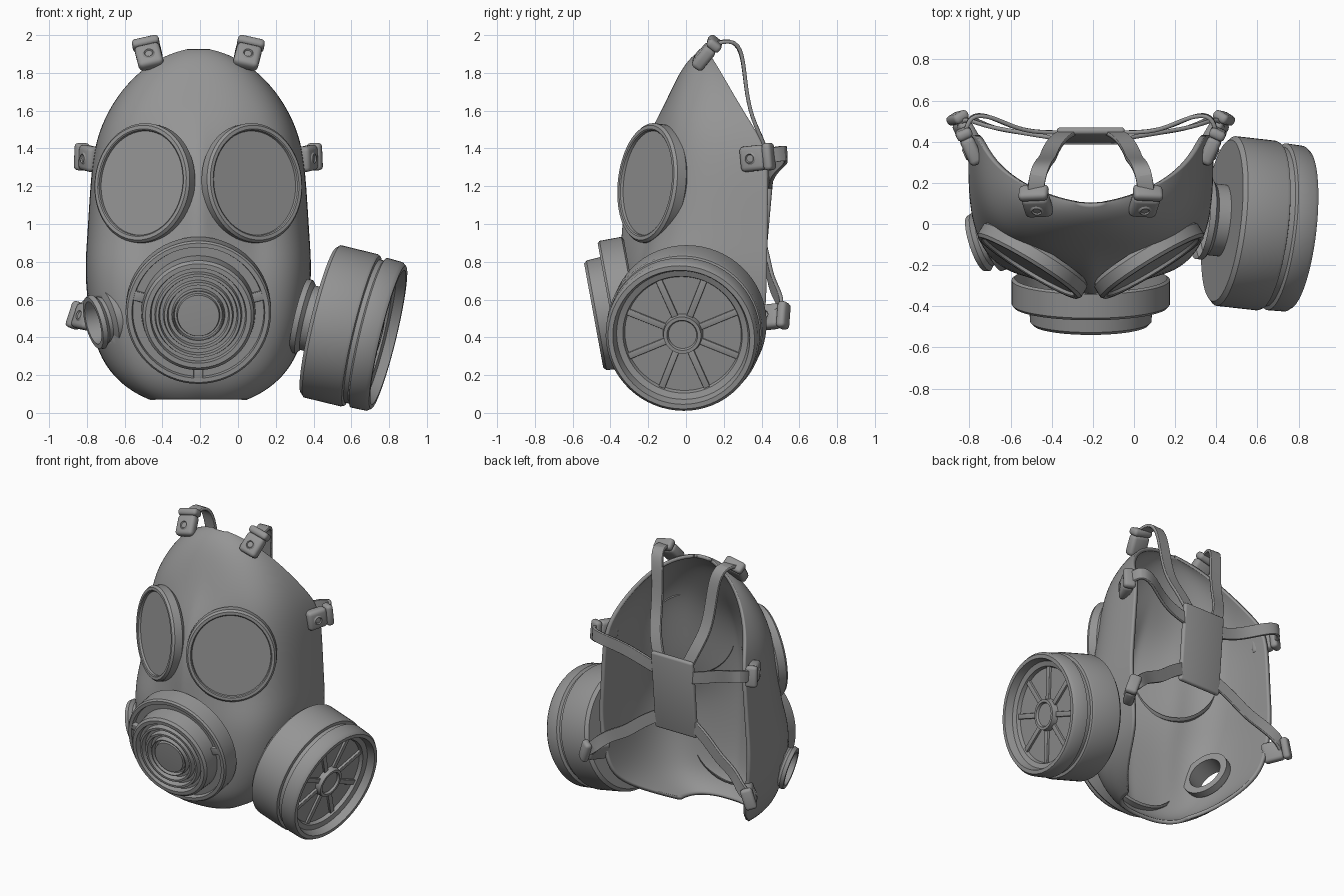
import bpy, bmesh
from math import sin, cos, pi, radians
from mathutils import Vector, Matrix

if "Cube" in bpy.data.objects:
    bpy.data.objects.remove(bpy.data.objects["Cube"])

CX = -0.21  # mask centre line
rubber = bpy.data.materials.new("grey_rubber")
rubber.use_nodes = True
rubber.diffuse_color = (0.3, 0.3, 0.3, 1)
rubber.node_tree.nodes["Principled BSDF"].inputs["Base Color"].default_value = (0.3, 0.3, 0.3, 1)


def add_object(name, bm, angle=40, matrix=None):
    bmesh.ops.recalc_face_normals(bm, faces=bm.faces)
    mesh = bpy.data.meshes.new(name)
    bm.to_mesh(mesh)
    bm.free()
    mesh.materials.append(rubber)
    ob = bpy.data.objects.new(name, mesh)
    bpy.context.collection.objects.link(ob)
    if matrix:
        ob.matrix_world = matrix
    bpy.ops.object.select_all(action='DESELECT')
    ob.select_set(True)
    bpy.context.view_layer.objects.active = ob
    bpy.ops.object.shade_smooth_by_angle(angle=radians(angle))
    return ob


def frame(origin, axis):
    # local z runs along axis, local y points up
    return Matrix.Translation(origin) @ Vector(axis).to_track_quat('Z', 'Y').to_matrix().to_4x4()


def skin(bm, rows, wrap=False):
    for a, b in zip(rows, rows[1:]):
        n = len(a)
        for i in range(n if wrap else n - 1):
            j = (i + 1) % n
            bm.faces.new((a[i], a[j], b[j], b[i]))


def lathe(name, profile, matrix, scale=(1, 1), closed=False, seg=64):
    bm = bmesh.new()
    rows = [[bm.verts.new((r * scale[0] * cos(2 * pi * k / seg),
                           r * scale[1] * sin(2 * pi * k / seg), t)) for k in range(seg)]
            for r, t in profile]
    skin(bm, rows + rows[:1] if closed else rows, True)
    bmesh.ops.remove_doubles(bm, verts=bm.verts, dist=0.0001)
    return add_object(name, bm, 35, matrix)


def block(name, size, matrix, bevel):
    bm = bmesh.new()
    bmesh.ops.create_cube(bm, size=1, matrix=Matrix.Diagonal((*size, 1)))
    bmesh.ops.bevel(bm, geom=bm.edges[:], offset=bevel, segments=3, profile=0.5, affect='EDGES')
    return add_object(name, bm, 40, matrix)


def ribbon(name, points, hint, width=0.08):
    pts = [Vector(p) for p in points]
    bm = bmesh.new()
    rows = []
    for i, p in enumerate(pts):
        tan = (pts[min(i + 1, len(pts) - 1)] - pts[max(i - 1, 0)]).normalized()
        side = (hint - tan * hint.dot(tan)).normalized() * width / 2
        rows.append([bm.verts.new(p + side * k) for k in (-1, -0.9, 0.9, 1)])
    skin(bm, rows)
    ob = add_object(name, bm, 60)
    ob.modifiers.new("smooth", 'SUBSURF').levels = 2
    ob.modifiers["smooth"].render_levels = 2
    thick = ob.modifiers.new("thickness", 'SOLIDIFY')
    thick.thickness, thick.offset = 0.02, 0


def buckle(name, centre, along, normal):
    n, u = Vector(normal).normalized(), Vector(along)
    u = (u - n * u.dot(n)).normalized()
    rot = Matrix((u.cross(n), u, n)).transposed().to_4x4()
    m = Matrix.Translation(centre) @ rot
    block(name + "_body", (0.135, 0.14, 0.07), m @ Matrix.Translation((0, -0.025, 0)), 0.024)
    block(name + "_loop", (0.145, 0.05, 0.08), m @ Matrix.Translation((0, 0.065, 0)), 0.02)
    lathe(name + "_stud", [(0, 0.03), (0.016, 0.03), (0.024, 0.042), (0.034, 0.034), (0.036, 0)],
          m @ Matrix.Translation((0, -0.03, 0)), seg=24)


# Face shell: U-shaped sections of height, half width, back, front, squareness, nose ridge
sections = [
    (.08, .25, 0, -.18, 2.5, 0), (.12, .34, .08, -.21, 2.7, .02), (.2, .44, .23, -.24, 3.2, .04),
    (.32, .52, .39, -.25, 3.6, .06), (.5, .565, .42, -.26, 4, .07), (.75, .59, .43, -.26, 4, .08),
    (.93, .575, .43, -.2, 3.6, .14), (1.2, .56, .435, -.165, 3.4, .15), (1.4, .54, .43, -.145, 3.3, .09),
    (1.55, .49, .33, -.12, 3, .02), (1.7, .4, .24, -.07, 2.5, 0), (1.82, .28, .17, -.01, 2.2, 0),
    (1.89, .15, .125, .05, 2, 0), (1.915, .05, .105, .098, 2, 0)]
bm = bmesh.new()
rows = []
for z, hw, back, front, n, ridge in sections:
    row = []
    for k in range(33):
        c, s = cos(pi * k / 32), sin(pi * k / 32)
        r = (abs(c) ** n + abs(s) ** n) ** (-1 / n)
        x = hw * c * r
        y = back + (front - back) * s * r - ridge * max(0, 1 - abs(x) / 0.3)
        row.append(bm.verts.new((CX + x, y, z)))
    rows.append(row)
skin(bm, rows)
shell = add_object("face_shell", bm, 70)
shell.modifiers.new("smooth", 'SUBSURF').levels = 2
shell.modifiers["smooth"].render_levels = 2
thick = shell.modifiers.new("thickness", 'SOLIDIFY')
thick.thickness, thick.offset = 0.025, 0

# Open side port, cut through the shell
port = frame((-0.675, -0.065, 0.5), (-0.92, -0.3, -0.24))
cutter = lathe("port_cutter", [(0, -.2), (.12, -.2), (.12, .2), (0, .2)], port)
cutter.hide_render = True
cut = shell.modifiers.new("port_hole", 'BOOLEAN')
cut.object, cut.operation, cut.solver = cutter, 'DIFFERENCE', 'EXACT'
bpy.context.view_layer.objects.active = shell
for mod in list(shell.modifiers):
    bpy.ops.object.modifier_apply(modifier=mod.name)
bpy.data.objects.remove(cutter)
lathe("side_port", [(.115, -.03), (.115, .1), (.14, .1), (.147, .075), (.127, .055), (.127, .035),
                    (.165, .02), (.165, -.03)], port, closed=True)

# Exhale valve with concentric rings
valve = frame((CX, -0.4, 0.53), (0, -0.98, -0.18))
profile = [(.37, -.14), (.385, -.13), (.385, -.012), (.375, 0), (.352, 0), (.347, -.03),
           (.302, -.03), (.295, .075), (.28, .09)]
for r in (.255, .21, .165):
    profile += [(r, .09), (r - .006, .055), (r - .024, .055), (r - .03, .09)]
profile += [(.13, .09), (.126, .06), (.115, .06), (.11, .085), (0, .09)]
lathe("exhale_valve", profile, valve)
for a in (15, 165, 270):
    m = valve @ Matrix.Rotation(radians(a), 4, 'Z') @ Matrix.Translation((.325, 0, -.02))
    block("valve_bridge", (.06, .05, .035), m, .005)

# Filter canister with spoked grille
can = frame((0.795, -0.025, 0.4), (0.965, -0.11, -0.235))
lathe("filter_canister", [
    (.2, -.49), (.2, -.46), (.175, -.44), (.175, -.38), (.395, -.38), (.415, -.36), (.415, -.16),
    (.408, -.145), (.39, -.14), (.39, -.115), (.408, -.105), (.405, -.02), (.39, 0), (.365, 0),
    (.35, -.05), (.318, -.06), (.31, -.085), (0, -.085)], can)
lathe("grille_hub", [(0, -.06), (.075, -.06), (.082, -.045), (.1, -.045), (.108, -.09)], can)
for k in range(8):
    m = can @ Matrix.Rotation(pi * (k + .5) / 4, 4, 'Z') @ Matrix.Translation((.205, 0, -.08))
    block("grille_spoke", (.22, .035, .02), m, .004)

# Paired eyepieces, buckles and straps
for s, side in ((1, "left"), (-1, "right")):
    def at(dx, y, z):
        return (CX + s * dx, y, z)

    lathe(side + "_eyepiece", [(0, .02), (.87, .02), (.88, .035), (.9, .04), (.96, .04), (1, .025),
                               (1, -.03), (.95, -.05)],
          frame(at(.285, -.18, 1.215), (s * .52, -.85, .1)), (.295, .318))
    buckle(side + "_top_buckle", at(.265, .11, 1.905), (s * .2, .6, .77), (s * .1, -.77, .6))
    buckle(side + "_middle_buckle", at(.59, .38, 1.35), (s * .4, .87, .1), (s * .87, -.4, 0))
    buckle(side + "_lower_buckle", at(.615, .46, .51), (s * .5, .8, .1), (s * .8, -.5, .3))
    ribbon(side + "_top_strap", [at(*p) for p in (
        (.27, .14, 1.95), (.26, .24, 1.98), (.23, .3, 1.92), (.21, .315, 1.72),
        (.2, .35, 1.55), (.16, .42, 1.42), (.1, .45, 1.28))], Vector((1, 0, 0)))
    ribbon(side + "_middle_strap", [at(*p) for p in (
        (.61, .44, 1.36), (.59, .53, 1.38), (.5, .53, 1.36), (.38, .47, 1.31),
        (.27, .445, 1.26), (.13, .445, 1.22))], Vector((0, 0, 1)))
    ribbon(side + "_lower_strap", [at(*p) for p in (
        (.63, .48, .52), (.6, .52, .55), (.5, .47, .65), (.37, .45, .7),
        (.26, .43, .8), (.12, .41, .88))], Vector((0, 0, 1)))

# Rear head pad joining the straps, leaning back at the top
block("head_pad", (.33, .035, .56),
      Matrix.Translation((CX, .428, 1.06)) @ Matrix.Rotation(-.09, 4, 'X'), .015)
